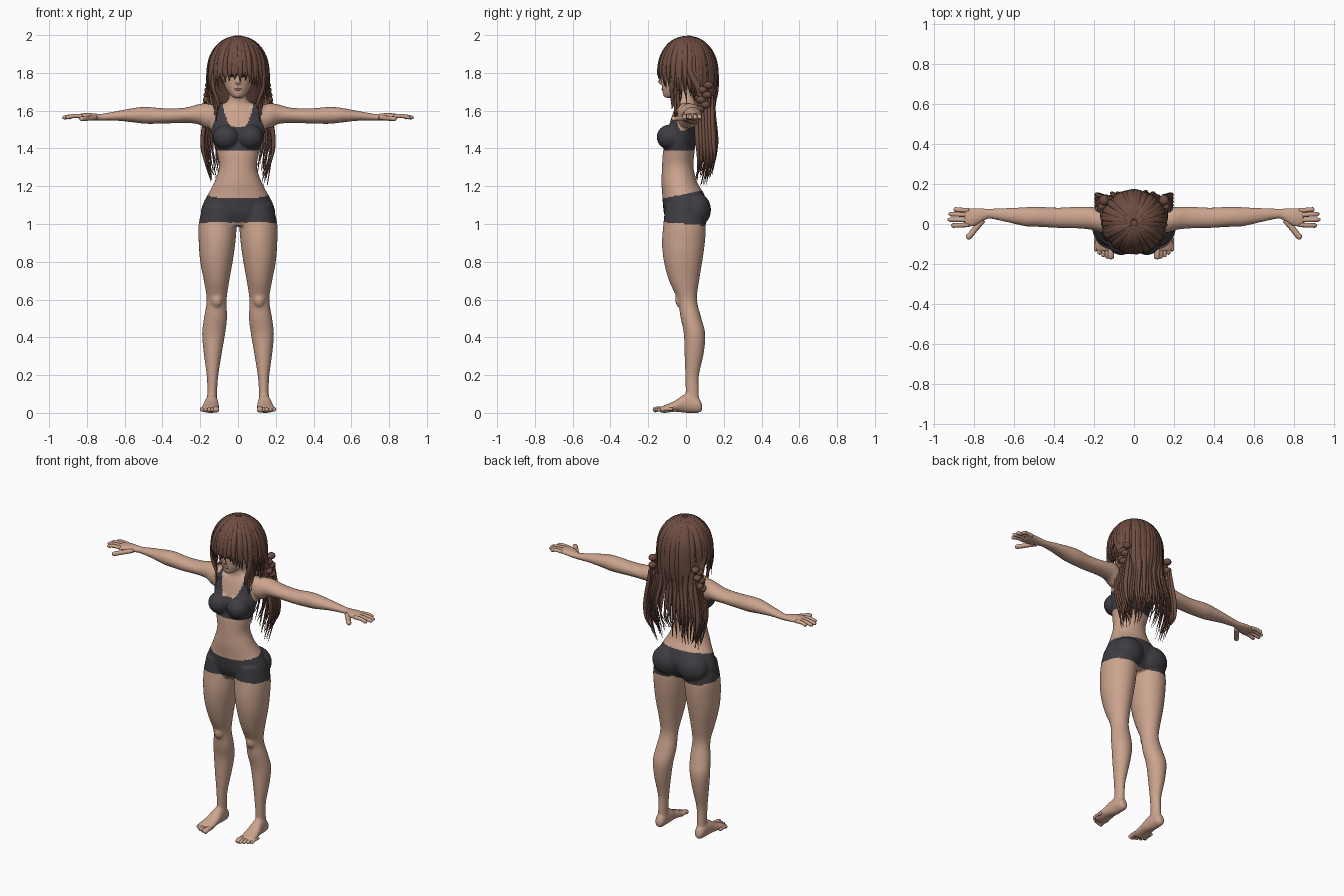
import bpy
import bmesh
import math
import random
from mathutils import Vector, Matrix

random.seed(4)
if "Cube" in bpy.data.objects:
    bpy.data.objects.remove(bpy.data.objects["Cube"], do_unlink=True)


def material(name, rgb):
    m = bpy.data.materials.new(name)
    m.use_nodes = True
    m.diffuse_color = (*rgb, 1)
    shader = next(n for n in m.node_tree.nodes if n.type == "BSDF_PRINCIPLED")
    shader.inputs["Base Color"].default_value = (*rgb, 1)
    shader.inputs["Roughness"].default_value = 0.7
    return m


SKIN = material("skin", (0.60, 0.37, 0.27))
CLOTH = material("charcoal cloth", (0.05, 0.046, 0.054))
HAIR = material("brown hair", (0.155, 0.074, 0.054))
LIP = material("lip", (0.42, 0.19, 0.15))
EYE = material("dark eye", (0.03, 0.02, 0.018))


def smooth_rows(rows, k):
    """Catmull-Rom interpolation through rows of numbers."""
    out = []
    for i in range(len(rows) - 1):
        a, b = rows[max(i - 1, 0)], rows[i]
        c, d = rows[i + 1], rows[min(i + 2, len(rows) - 1)]
        for j in range(k):
            t = j / k
            out.append([q + 0.5 * t * (r - p + t * (2 * p - 5 * q + 4 * r - s + t * (3 * (q - r) + s - p)))
                        for p, q, r, s in zip(a, b, c, d)])
    return out + [list(rows[-1])]


def skin_rings(bm, rings):
    loops = [[bm.verts.new(p) for p in ring] for ring in rings]
    n = len(loops[0])
    for a, b in zip(loops, loops[1:]):
        for i in range(n):
            bm.faces.new((a[i], a[(i + 1) % n], b[(i + 1) % n], b[i]))
    bm.faces.new(loops[0])
    bm.faces.new(loops[-1])


def loft(bm, axis, rows, side=1, n=28, k=5):
    """Rows: position on the axis, then the low and high extents on the other two."""
    rings = []
    for h, a0, a1, b0, b1 in smooth_rows(rows, k):
        ring = []
        for i in range(n):
            t = math.tau * i / n
            u = (a0 + a1) / 2 + (a1 - a0) / 2 * math.cos(t)
            v = (b0 + b1) / 2 + (b1 - b0) / 2 * math.sin(t)
            x, y, z = {"X": (h, u, v), "Y": (u, h, v), "Z": (u, v, h)}[axis]
            ring.append((x * side, y, z))
        rings.append(ring)
    skin_rings(bm, rings)


def ball(bm, loc, radii):
    bmesh.ops.create_uvsphere(bm, u_segments=20, v_segments=12, radius=1,
                              matrix=Matrix.Translation(loc) @ Matrix.Diagonal((*radii, 1)))


def strand(bm, pts, width, thick, centre=None, n=6, k=4, taper=True):
    """Flattened tube along a path, lying flat against the head and back."""
    path = [Vector(p) for p in smooth_rows(pts, k)]
    rings, last = [], len(path) - 1
    for i, p in enumerate(path):
        tangent = (path[min(i + 1, last)] - path[max(i - 1, 0)]).normalized()
        out = p - Vector(centre or (0, 0.01, min(p.z, 1.8)))
        across = tangent.cross(out).normalized()
        up = across.cross(tangent)
        f = i / last
        s = min(1, 0.45 + 2 * f, 0.06 + 2.2 * (1 - f)) if taper else min(1, 0.5 + 4 * (1 - f))
        rings.append([p + across * (width * s * math.cos(math.tau * j / n))
                      + up * (thick * s * math.sin(math.tau * j / n)) for j in range(n)])
    skin_rings(bm, rings)


def finish(name, bm, *mats):
    bmesh.ops.recalc_face_normals(bm, faces=bm.faces)
    mesh = bpy.data.meshes.new(name)
    bm.to_mesh(mesh)
    bm.free()
    for m in mats:
        mesh.materials.append(m)
    for p in mesh.polygons:
        p.use_smooth = True
    ob = bpy.data.objects.new(name, mesh)
    bpy.context.scene.collection.objects.link(ob)
    return ob


# Torso and neck
bm = bmesh.new()
torso = [(0.99, 0.11, -0.09, 0.07), (1.05, 0.19, -0.115, 0.10), (1.10, 0.188, -0.122, 0.112),
         (1.16, 0.158, -0.126, 0.095), (1.22, 0.126, -0.13, 0.06), (1.30, 0.10, -0.127, 0.04),
         (1.38, 0.113, -0.122, 0.045), (1.46, 0.136, -0.105, 0.055), (1.54, 0.148, -0.085, 0.07),
         (1.60, 0.13, -0.065, 0.07), (1.635, 0.075, -0.05, 0.058), (1.67, 0.048, -0.052, 0.045),
         (1.78, 0.046, -0.055, 0.045)]
loft(bm, "Z", [(z, -w, w, f, b) for z, w, f, b in torso], n=40)

# Head with nose
head = [(1.668, 0.022, -0.112, -0.07), (1.685, 0.042, -0.122, -0.02), (1.72, 0.066, -0.127, 0.04),
        (1.77, 0.083, -0.13, 0.09), (1.84, 0.092, -0.132, 0.115), (1.91, 0.082, -0.11, 0.10),
        (1.955, 0.045, -0.06, 0.06)]
loft(bm, "Z", [(z, -w, w, f, b) for z, w, f, b in head])
loft(bm, "Z", [(1.742, -0.014, 0.014, -0.143, -0.11), (1.75, -0.014, 0.014, -0.15, -0.11),
               (1.79, -0.008, 0.008, -0.137, -0.11)], n=12)

leg = [(1.10, 0.025, 0.185, -0.11, 0.09), (1.0, 0.008, 0.208, -0.12, 0.105),
       (0.9, 0.014, 0.208, -0.127, 0.10), (0.8, 0.028, 0.2, -0.117, 0.086),
       (0.7, 0.046, 0.181, -0.09, 0.07), (0.6, 0.06, 0.166, -0.046, 0.058),
       (0.5, 0.058, 0.181, -0.028, 0.082), (0.42, 0.068, 0.19, -0.012, 0.102),
       (0.32, 0.085, 0.182, -0.008, 0.095), (0.2, 0.104, 0.166, -0.004, 0.069),
       (0.12, 0.11, 0.163, -0.002, 0.068), (0.05, 0.11, 0.165, 0.0, 0.07)]
foot = [(0.085, 0.125, 0.155, 0.012, 0.045), (0.065, 0.11, 0.168, 0.0, 0.08),
        (0.0, 0.105, 0.175, 0.0, 0.10), (-0.06, 0.10, 0.188, 0.006, 0.064),
        (-0.11, 0.098, 0.198, 0.0, 0.042), (-0.138, 0.104, 0.192, 0.002, 0.03)]
arm = [(0.09, -0.045, 0.065, 1.53, 1.62), (0.16, -0.045, 0.075, 1.505, 1.638),
       (0.21, -0.03, 0.085, 1.528, 1.634), (0.28, -0.022, 0.086, 1.535, 1.616),
       (0.38, -0.02, 0.082, 1.532, 1.612), (0.48, -0.014, 0.086, 1.53, 1.62),
       (0.54, -0.012, 0.084, 1.536, 1.616), (0.63, 0.008, 0.08, 1.546, 1.60),
       (0.71, 0.025, 0.077, 1.547, 1.585), (0.735, 0.024, 0.077, 1.547, 1.583),
       (0.79, -0.008, 0.08, 1.55, 1.588), (0.835, -0.016, 0.08, 1.556, 1.584),
       (0.85, -0.01, 0.072, 1.56, 1.578)]
for s in (1, -1):
    loft(bm, "Z", leg, s)
    loft(bm, "Y", foot, s)
    loft(bm, "X", arm, s)
    ball(bm, (s * 0.064, -0.088, 1.46), (0.07, 0.068, 0.066))       # bust
    ball(bm, (s * 0.088, 0.055, 1.075), (0.098, 0.078, 0.09))       # seat
    ball(bm, (s * 0.112, -0.032, 0.6), (0.03, 0.026, 0.042))        # kneecap
    ball(bm, (s * 0.085, 0.0, 1.6), (0.085, 0.055, 0.042))          # shoulder slope
body = finish("body_blocks", bm, SKIN, CLOTH)

# Fuse the blocks into one smooth skin
remesh = body.modifiers.new("fuse", "REMESH")
remesh.mode = "VOXEL"
remesh.voxel_size = 0.007
soften = body.modifiers.new("soften", "SMOOTH")
soften.factor = 0.5
soften.iterations = 6
fused = bpy.data.meshes.new_from_object(body.evaluated_get(bpy.context.evaluated_depsgraph_get()))
body.modifiers.clear()
body.data = fused
body.name = "body"
fused.materials.clear()
fused.materials.append(SKIN)
fused.materials.append(CLOTH)


def clothed(c):
    x, y, z = abs(c.x), c.y, c.z
    if 1.0 - 0.08 * y < z < 1.16 + 0.2 * y:                         # shorts
        return True
    neckline = 1.515 + 0.11 * (max(x - 0.03, 0) / 0.05) ** 2
    armhole = 0.15 - 0.3 * max(z - 1.47, 0)
    return 1.387 < z < neckline and x < armhole                    # sports top


for p in fused.polygons:
    p.use_smooth = True
    p.material_index = int(clothed(p.center))

# Fingers, thumbs and toes
for s, side in ((1, "left"), (-1, "right")):
    bm = bmesh.new()
    for y0, y1, tip in ((0.068, 0.073, 0.90), (0.045, 0.05, 0.925), (0.02, 0.022, 0.93), (-0.004, -0.008, 0.912)):
        strand(bm, [(s * 0.825, y0, 1.57), (s * 0.87, (y0 + y1) / 2, 1.572), (s * tip, y1, 1.562)],
               0.0115, 0.011, (s * 0.87, y0, 1), n=10, taper=False)
    strand(bm, [(s * 0.755, 0.02, 1.563), (s * 0.79, -0.02, 1.56), (s * 0.815, -0.052, 1.558),
                (s * 0.835, -0.073, 1.556)], 0.015, 0.013, (s * 0.8, 0, 1), n=10, taper=False)
    finish(side + "_fingers", bm, SKIN)
    bm = bmesh.new()
    for i in range(5):
        x, y = 0.116 + 0.0185 * i, -0.168 + 0.003 * i * i * 0.8
        r = 0.0165 if i == 0 else 0.0105
        strand(bm, [(s * x, y + 0.06, 0.02), (s * x, y + 0.02, 0.021), (s * x, y - 0.006, 0.013)],
               r, r * 0.85, (s * x, y, -1), n=10, taper=False)
    finish(side + "_toes", bm, SKIN)

# Eyes and lips
bm = bmesh.new()
for s in (1, -1):
    ball(bm, (s * 0.036, -0.121, 1.785), (0.016, 0.006, 0.008))
finish("eyes", bm, EYE)
bm = bmesh.new()
ball(bm, (0, -0.125, 1.713), (0.02, 0.006, 0.006))
finish("lips", bm, LIP)

# Hair cap, pulled back at the face
bm = bmesh.new()
cap = [(1.64, 0.10, 0.05, 0.125), (1.70, 0.135, 0.02, 0.145), (1.76, 0.148, -0.02, 0.153),
       (1.82, 0.148, -0.09, 0.155), (1.86, 0.14, -0.132, 0.148), (1.91, 0.118, -0.122, 0.125),
       (1.96, 0.082, -0.085, 0.09), (1.986, 0.04, -0.04, 0.045), (1.992, 0.006, 0.0, 0.012)]
loft(bm, "Z", [(z, -w, w, f, b) for z, w, f, b in cap], n=36)
finish("hair_cap", bm, HAIR)


def crown(phi, swell=1.0, steps=5):
    """Path from the crown down to ear height at heading phi (degrees, front is -90)."""
    c, s = math.cos(math.radians(phi)), math.sin(math.radians(phi))
    pts = []
    for i in range(steps):
        t = math.radians(6 + 82 * i / (steps - 1))
        r = math.sin(t) * swell
        pts.append((0.154 * r * c, 0.006 + 0.153 * r * s, 1.802 + 0.192 * math.cos(t)))
    return pts


def rnd(a):
    return random.uniform(-a, a)


# Fringe and face-framing locks
bm = bmesh.new()
for i in range(23):
    off = -66 + 6 * i
    phi = -90 + off + rnd(2)
    pts = crown(phi, 1 + rnd(0.025))
    x, y, z = pts[-1]
    end = 1.762 - 0.085 * (abs(off) / 66) ** 2 + rnd(0.016)
    sway = rnd(0.012)
    pts += [(x * 1.0 + sway / 2, y * 0.99, (z + end) / 2), (x * 0.96 + sway, y * 0.94, end)]
    strand(bm, pts, 0.017, 0.0075)
finish("fringe", bm, HAIR)

bm = bmesh.new()
for s in (1, -1):
    for i in range(14):
        phi = -28 + 5 * i + rnd(2)
        pts = crown(phi, 1.01 + rnd(0.02))
        x, y, z = pts[-1]
        end = 1.665 + 0.03 * math.sin(2.1 * i) + rnd(0.01)
        pts += [(x * 1.03, y, 1.75), (x * (0.97 + rnd(0.07)), y + 0.01, end)]
        strand(bm, [(s * a, b, c) for a, b, c in pts], 0.018, 0.0085)
    for x, y, end in ((0.115, -0.06, 1.545), (0.125, -0.045, 1.57), (0.104, -0.075, 1.61)):
        strand(bm, [(s * 0.135, y, 1.8), (s * 0.132, y, 1.72), (s * x, y + 0.005, 1.64),
                    (s * x, y, end)], 0.015, 0.009)
finish("side_locks", bm, HAIR)

# Long hair down the back, in two layers
bm = bmesh.new()
for layer in (0, 1):
    for i in range(26):
        phi = 8 + 164 * i / 25 + rnd(2)
        pts = crown(phi, 1.02 - 0.05 * layer + rnd(0.02))
        x, y, z = pts[-1]
        f = x / 0.154
        edge = abs(f)
        back = 0.155 - 0.035 * layer - 0.05 * edge ** 3 + rnd(0.008)
        end = 1.30 - 0.06 * edge + 0.03 * layer + rnd(0.045)
        pts += [(0.155 * f, max(y, 0.07), 1.71), (0.15 * f, back - 0.012, 1.6),
                (0.182 * f + rnd(0.006), back + 0.004, 1.46),
                (0.172 * f + rnd(0.012), back, (1.46 + end) / 2),
                (0.145 * f + rnd(0.012), back - 0.025 + rnd(0.012), end)]
        strand(bm, pts, 0.018, 0.010)
# Loose locks beside the waist
for s in (1, -1):
    for i in range(6):
        y = 0.055 + 0.017 * i
        end = 1.23 + 0.03 * (i % 3)
        strand(bm, [(s * 0.155, y, 1.68), (s * 0.168, y, 1.58), (s * 0.186, y + 0.005, 1.46),
                    (s * 0.18, y + 0.01, 1.36), (s * (0.135 + rnd(0.01)), y + 0.005, end)], 0.014, 0.012)
finish("long_hair", bm, HAIR)

# Braided knots behind the ears
bm = bmesh.new()
for s in (1, -1):
    for i in range(6):
        ball(bm, (s * (0.15 + 0.004 * i), 0.105 + 0.014 * (-1) ** i - 0.004 * i, 1.735 - 0.026 * i),
             (0.024, 0.026, 0.02))
finish("braided_knots", bm, HAIR)
